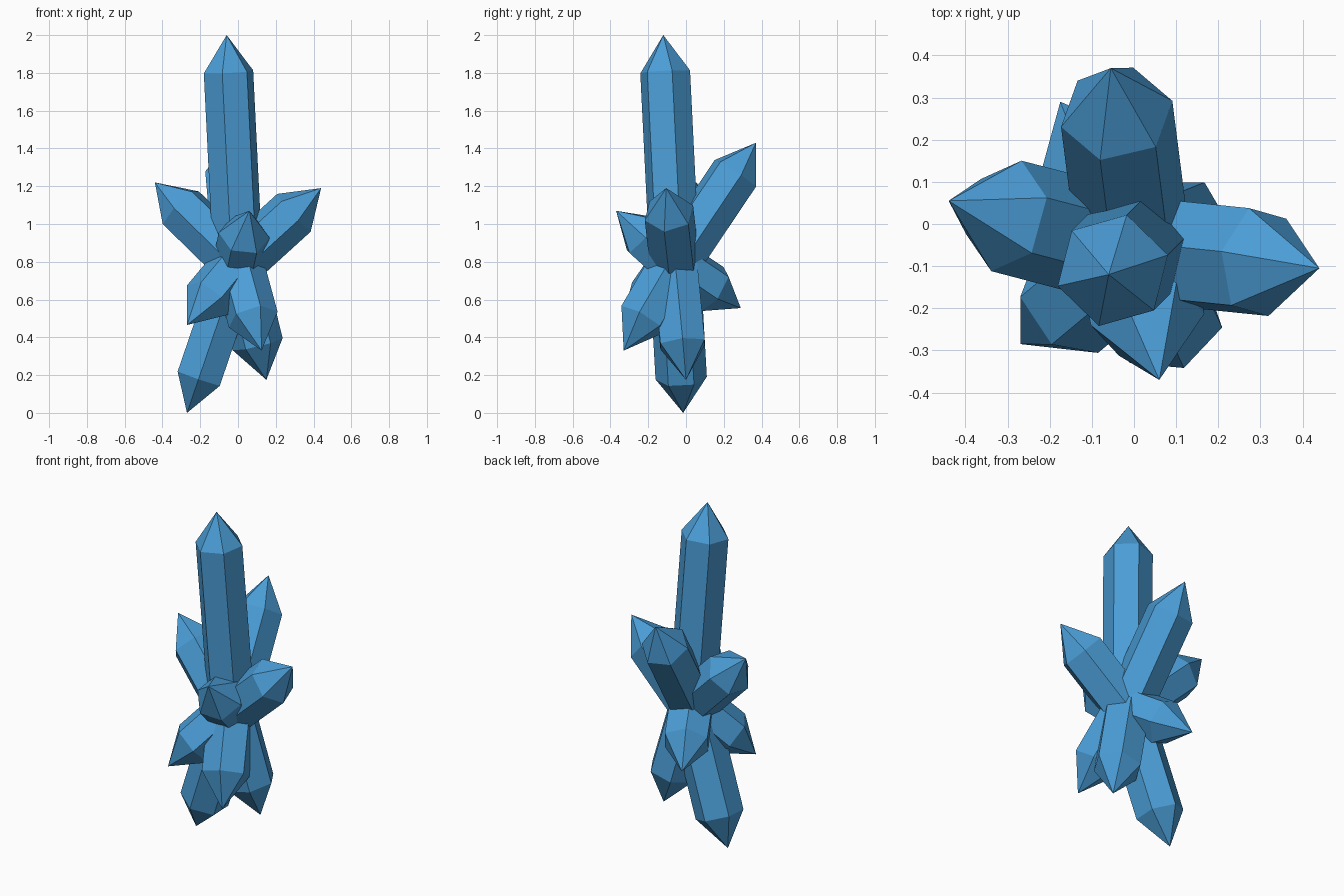
import bpy, bmesh, math
from mathutils import Vector

if "Cube" in bpy.data.objects:
    bpy.data.objects.remove(bpy.data.objects["Cube"])

blue = bpy.data.materials.new("crystal blue")
blue.diffuse_color = (0.07, 0.34, 0.68, 1)
blue.use_nodes = True
blue.node_tree.nodes["Principled BSDF"].inputs["Base Color"].default_value = blue.diffuse_color

CORE = Vector((0, -0.06, 0.79))   # point all crystals grow from
RADIUS, TIP = 0.136, 0.195


def crystal(name, tip, corner):
    """Six-sided shaft from the core with a pointed end; corner turns the hexagon."""
    tip = Vector(tip)
    d = (tip - CORE).normalized()
    u = Vector(corner)
    u = (u - d * u.dot(d)).normalized()
    v = d.cross(u)
    bm = bmesh.new()
    rings = []
    for c in (CORE, tip - d * TIP):
        rings.append([bm.verts.new(c + RADIUS * (u * math.cos(a) + v * math.sin(a)))
                      for a in (i * math.pi / 3 for i in range(6))])
    low, high = rings
    apex = bm.verts.new(tip)
    bm.faces.new(low[::-1])
    for i in range(6):
        j = (i + 1) % 6
        bm.faces.new((low[i], low[j], high[j], high[i]))
        bm.faces.new((high[i], high[j], apex))
    me = bpy.data.meshes.new(name)
    bm.to_mesh(me)
    bm.free()
    me.materials.append(blue)
    bpy.context.collection.objects.link(bpy.data.objects.new(name, me))


# tall main crystal
crystal("main_crystal", (-0.06, -0.12, 2.0), (0.13, 0.037, 0))
# upward side crystals
crystal("upper_left_crystal", (-0.44, 0.055, 1.22), (0.075, 0.26, 0))
crystal("upper_right_crystal", (0.44, -0.105, 1.19), (-0.095, 0.025, 0.085))
crystal("upper_back_crystal", (-0.055, 0.37, 1.43), (0.08, 0.215, -0.15))
crystal("upper_front_crystal", (0.06, -0.37, 1.07), (0.15, 0.015, -0.015))
# downward crystals
crystal("lower_back_crystal", (-0.175, 0.29, 0.555), (-0.04, 0.06, 0.12))
crystal("lower_front_left_crystal", (-0.27, -0.285, 0.465), (-0.11, 0.02, 0.077))
crystal("lower_front_right_crystal", (0.125, -0.33, 0.33), (0.13, -0.013, 0.04))
crystal("bottom_left_crystal", (-0.27, -0.015, 0.0), (0, 1, 0))
crystal("bottom_right_crystal", (0.15, 0.0, 0.175), (0.255, 0, 0.065))
